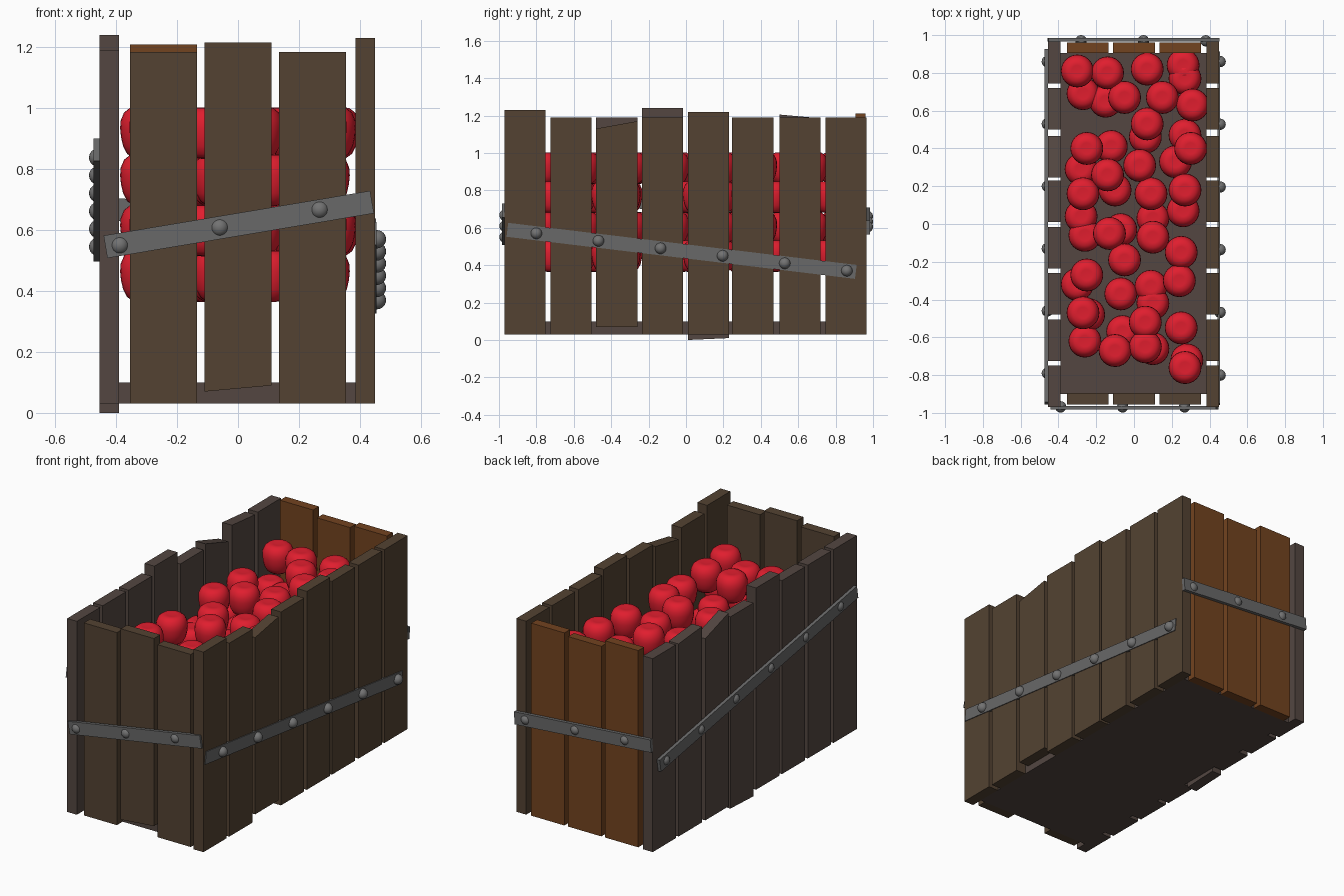
import bpy, bmesh, math
from mathutils import Matrix, Vector

if "Cube" in bpy.data.objects:
    bpy.data.objects.remove(bpy.data.objects["Cube"])


def material(name, rgb):
    m = bpy.data.materials.new(name)
    m.diffuse_color = (*rgb, 1)
    m.use_nodes = True
    m.node_tree.nodes["Principled BSDF"].inputs["Base Color"].default_value = m.diffuse_color
    return m


BROWN = material("brown_wood", (0.087, 0.055, 0.032))
GREY_WOOD = material("grey_wood", (0.087, 0.062, 0.053))
RUST_WOOD = material("rust_wood", (0.17, 0.056, 0.014))
IRON = material("iron", (0.14, 0.14, 0.14))
STEEL = material("rivet_steel", (0.17, 0.17, 0.17))
RED = material("apple_red", (0.75, 0.013, 0.028))


def finish(bm, name, mat, smooth=False):
    bmesh.ops.recalc_face_normals(bm, faces=bm.faces[:])
    for f in bm.faces:
        f.smooth = smooth
    me = bpy.data.meshes.new(name)
    bm.to_mesh(me)
    bm.free()
    me.materials.append(mat)
    ob = bpy.data.objects.new(name, me)
    bpy.context.collection.objects.link(ob)
    return ob


def plank(name, mat, xr, yr, bottom, top, along):
    """Box whose bottom and top ends may be sawn at a slant along one axis."""
    bm = bmesh.new()
    bmesh.ops.create_cube(bm, size=1)
    for v in bm.verts:
        t = [v.co.x, v.co.y][along] > 0
        ends = top if v.co.z > 0 else bottom
        v.co = (xr[v.co.x > 0], yr[v.co.y > 0], ends[t])
    return finish(bm, name, mat)


def strap(name, a, b, out, thick):
    """Flat iron band from a to b, facing the direction out."""
    a, b, out = Vector(a), Vector(b), Vector(out)
    d = (b - a).normalized()
    up = out.cross(d)
    rot = Matrix((d, up, out)).transposed().to_4x4()
    size = Matrix.Diagonal(((b - a).length, 0.075, thick, 1))
    bm = bmesh.new()
    bmesh.ops.create_cube(bm, size=1, matrix=Matrix.Translation((a + b) / 2) @ rot @ size)
    finish(bm, name, IRON)


def rivets(name, first, last, count):
    bm = bmesh.new()
    for i in range(count):
        p = Vector(first).lerp(Vector(last), i / (count - 1))
        bmesh.ops.create_uvsphere(bm, u_segments=20, v_segments=12, radius=0.03,
                                  matrix=Matrix.Translation(p))
    finish(bm, name, STEEL, True)


# Floor board
plank("floor", GREY_WOOD, (-0.39, 0.385), (-0.90, 0.905), (0.03, 0.03), (0.10, 0.10), 0)

# Long side planks: (bottom, bottom, top, top) overrides per plank
starts = [-0.97, -0.725, -0.48, -0.235, 0.01, 0.247, 0.50, 0.745]
right = {0: (.03, .03, 1.23, 1.23), 2: (.07, .07, 1.13, 1.17),
         4: (.03, .03, 1.22, 1.22)}
left = {2: (.03, .03, 1.19, 1.19), 3: (.03, .03, 1.24, 1.24),
        4: (0.0, .01, 1.16, 1.16), 5: (.03, .03, 1.19, 1.12),
        6: (.03, .03, 1.205, 1.185)}
for i, y in enumerate(starts):
    for name, data, mat, xr in (("right", right, BROWN, (0.385, 0.45)),
                                ("left", left, GREY_WOOD, (-0.455, -0.39))):
        b0, b1, t0, t1 = data.get(i, (0.03, 0.03, 1.19, 1.19))
        plank(f"{name}_plank_{i + 1}", mat, xr, (y, y + 0.22), (b0, b1), (t0, t1), 1)

# End planks
front_ends = [(.03, .03, 1.185), (.07, .09, 1.215), (.03, .03, 1.185)]
back_tops = [1.21, 1.17, 1.185]
for i, x in enumerate((-0.355, -0.11, 0.135)):
    b0, b1, t = front_ends[i]
    plank(f"front_plank_{i + 1}", BROWN, (x, x + 0.22), (-0.955, -0.895), (b0, b1), (t, t), 0)
    plank(f"back_plank_{i + 1}", RUST_WOOD, (x, x + 0.22), (0.905, 0.96),
          (.03, .03), (back_tops[i],) * 2, 0)

# Slanted iron straps with rivets
strap("front_strap", (-0.435, -0.973, 0.545), (0.44, -0.973, 0.692), (0, -1, 0), 0.02)
rivets("front_rivets", (-0.388, -0.968, 0.55), (0.268, -0.968, 0.667), 3)
strap("back_strap", (-0.455, 0.975, 0.672), (0.45, 0.975, 0.6), (0, 1, 0), 0.02)
rivets("back_rivets", (-0.28, 0.97, 0.66), (0.38, 0.97, 0.605), 3)
strap("right_strap", (0.448, -0.955, 0.589), (0.448, 0.908, 0.364), (1, 0, 0), 0.014)
rivets("right_rivets", (0.456, -0.80, 0.57), (0.456, 0.86, 0.37), 6)
strap("left_strap", (-0.464, -0.95, 0.864), (-0.464, 0.92, 0.534), (-1, 0, 0), 0.02)
rivets("left_rivets", (-0.459, -0.79, 0.838), (-0.459, 0.86, 0.545), 6)

# Apple: revolved profile shared by every copy
profile = [(0, .076), (.03, .083), (.055, .081), (.074, .066), (.085, .04), (.087, .015),
           (.084, -.015), (.077, -.045), (.064, -.07), (.045, -.083), (.02, -.086), (0, -.084)]
bm = bmesh.new()
verts = [bm.verts.new((r, 0, z)) for r, z in profile]
edges = [bm.edges.new(p) for p in zip(verts, verts[1:])]
bmesh.ops.spin(bm, geom=verts + edges, axis=(0, 0, 1), cent=(0, 0, 0),
               steps=24, angle=math.tau)
bmesh.ops.remove_doubles(bm, verts=bm.verts[:], dist=1e-4)
apple = finish(bm, "apple", RED, True)

# Heap of apples: two seen layers, repeated lower down
upper = [(-.3, .81), (-.14, .8), (.07, .82), (.15, .67), (-.05, .67), (.31, .63), (.07, .53),
         (-.25, .4), (-.14, .26), (.03, .31), (.3, .4), (.27, .18), (.09, .16), (-.27, .16),
         (-.13, -.05), (.1, -.07), (-.05, -.19), (.25, -.15), (-.25, -.27), (.24, -.3),
         (-.27, -.47), (.06, -.52), (.25, -.55), (-.1, -.67), (.06, -.65), (.27, -.76)]
lower = [(.26, .84), (-.27, .69), (-.15, .65), (.27, .77), (-.12, .41), (.06, .46), (.27, .47),
         (.22, .33), (-.28, .29), (-.1, .18), (.26, .07), (.1, .03), (-.28, .04), (-.26, -.06),
         (-.07, -.03), (.09, -.33), (-.07, -.37), (-.3, -.32), (.1, -.42),
         (-.24, -.48), (-.06, -.57), (-.26, -.62), (.1, -.66), (.28, -.72)]
spots = [(x, y, z) for pts, z in ((upper, .92), (lower, .765), (upper, .60), (lower, .45))
         for x, y in pts]
apple.location = spots[0]
for p in spots[1:]:
    ob = bpy.data.objects.new("apple", apple.data)
    ob.location = p
    bpy.context.collection.objects.link(ob)
